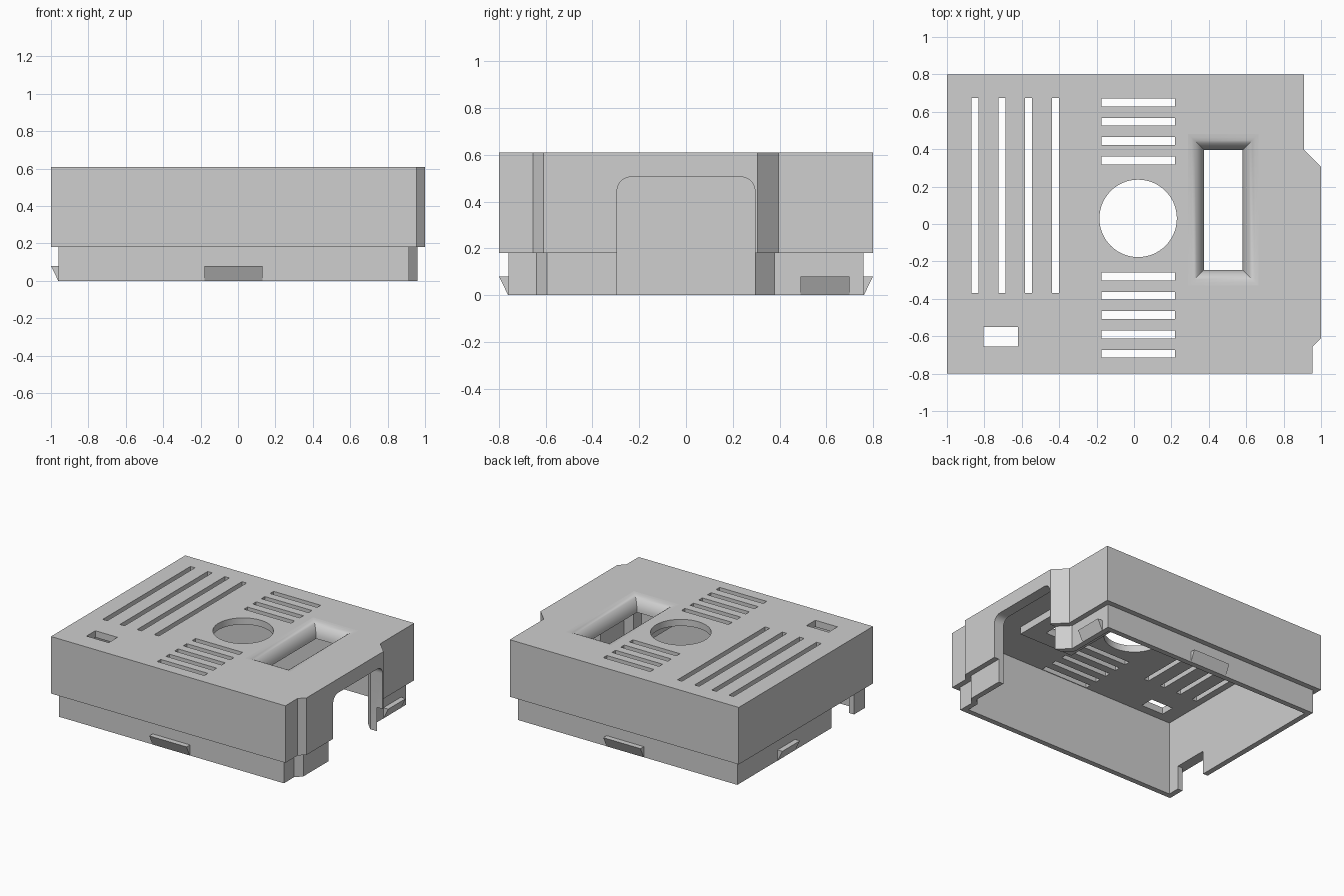
import bpy, bmesh, math
from mathutils import Vector

if "Cube" in bpy.data.objects:
    bpy.data.objects.remove(bpy.data.objects["Cube"], do_unlink=True)

GREY = (0.62, 0.62, 0.62, 1)
mat = bpy.data.materials.new("plain grey")
mat.use_nodes = True
mat.diffuse_color = GREY
mat.node_tree.nodes["Principled BSDF"].inputs["Base Color"].default_value = GREY


def make_object(name, bm):
    bmesh.ops.recalc_face_normals(bm, faces=bm.faces)
    mesh = bpy.data.meshes.new(name)
    bm.to_mesh(mesh)
    bm.free()
    mesh.materials.append(mat)
    ob = bpy.data.objects.new(name, mesh)
    bpy.context.collection.objects.link(ob)
    return ob


def add_prism(bm, points, direction):
    """Extrude a closed outline of 3D points along a direction."""
    face = bm.faces.new([bm.verts.new(p) for p in points])
    new = bmesh.ops.extrude_face_region(bm, geom=[face], use_keep_orig=True)["geom"]
    moved = [v for v in new if isinstance(v, bmesh.types.BMVert)]
    bmesh.ops.translate(bm, verts=moved, vec=Vector(direction))


def add_box(bm, x0, x1, y0, y1, z0, z1):
    add_prism(bm, [(x0, y0, z0), (x1, y0, z0), (x1, y1, z0), (x0, y1, z0)], (0, 0, z1 - z0))


def combine(target, tool, operation):
    bpy.context.view_layer.objects.active = target
    mod = target.modifiers.new("combine", "BOOLEAN")
    mod.operation, mod.solver, mod.object = operation, "EXACT", tool
    bpy.ops.object.modifier_apply(modifier=mod.name)
    bpy.data.objects.remove(tool, do_unlink=True)


def plan(d, z):
    """Case outline seen from above, moved inward by d."""
    k = 0.41 * d
    pts = [(d - 1, d - .8), (.955 - d, d - .8), (.955 - d, k - .655), (1 - d, k - .61),
           (1 - d, .305 - k), (.91 - d, .395 - k), (.91 - d, .8 - d), (d - 1, .8 - d)]
    return [(x, y, z) for x, y in pts]


def plan_prism(name, d, z0, z1):
    bm = bmesh.new()
    add_prism(bm, plan(d, z0), (0, 0, z1 - z0))
    return make_object(name, bm)


# Hollow case: upper body, inset lower lip, open underside
TOP, CEILING, STEP = 0.61, 0.56, 0.18
case = plan_prism("case_shell", 0, STEP, TOP)
combine(case, plan_prism("lip", .04, 0, STEP + .02), "UNION")
combine(case, plan_prism("cavity", .08, -.1, CEILING), "DIFFERENCE")

# Vent slots, small window, recess opening
OPEN = (.375, .58, -.245, .395)
FLARE = .085
bm = bmesh.new()
for i in range(4):
    x = -.85 + .1433 * i
    add_box(bm, x - .019, x + .019, -.37, .675, .5, .7)
for first, count in ((.65, 4), (-.28, 5)):
    for i in range(count):
        y = first - .1035 * i
        add_box(bm, -.173, .22, y - .021, y + .021, .5, .7)
add_box(bm, -.805, -.62, -.655, -.55, .5, .7)
add_box(bm, OPEN[0] - FLARE, OPEN[1] + FLARE, OPEN[2] - FLARE, OPEN[3] + FLARE, .5, .7)
# Notch in the lip on the left wall
add_box(bm, -1.1, -.85, -.63, -.36, -.1, STEP)
# Round fan hole
add_prism(bm, [(.022 + .207 * math.cos(a), .03 + .207 * math.sin(a), .5)
               for a in (math.tau * i / 64 for i in range(64))], (0, 0, .2))
combine(case, make_object("openings", bm), "DIFFERENCE")

# Arched doorway in the side wall
bm = bmesh.new()
W, H, R = .295, .505, .06
arch = [(.8, -W, -.1), (.8, W, -.1)]
for side, start in ((1, 0), (-1, math.pi / 2)):
    for i in range(9):
        a = start + math.pi / 2 * i / 8
        arch.append((.8, side * (W - R) + R * math.cos(a), H - R + R * math.sin(a)))
add_prism(bm, arch, (.3, 0, 0))
combine(case, make_object("doorway", bm), "DIFFERENCE")

# Recess with rounded flared sides
BOTTOM = .505
profile = []
for i in range(9):
    a = math.pi / 2 * i / 8
    profile.append((FLARE * (1 - math.sin(a)), BOTTOM + (TOP - BOTTOM) * math.cos(a)))
profile += [(.125, BOTTOM), (.125, CEILING + .004), (FLARE, CEILING + .004)]
bm = bmesh.new()
rings = []
for d, z in profile:
    x0, x1, y0, y1 = OPEN[0] - d, OPEN[1] + d, OPEN[2] - d, OPEN[3] + d
    rings.append([bm.verts.new((x, y, z)) for x, y in ((x0, y0), (x1, y0), (x1, y1), (x0, y1))])
for i, ring in enumerate(rings):
    after = rings[(i + 1) % len(rings)]
    for j in range(4):
        k = (j + 1) % 4
        bm.faces.new((ring[j], ring[k], after[k], after[j]))
recess = make_object("flared_recess", bm)


# Wedge-shaped snap clips on the lip
def clip(name, origin, out, along):
    o, out, along = Vector(origin), Vector(out), Vector(along)
    up = Vector((0, 0, .08))
    bm = bmesh.new()
    add_prism(bm, [o - out * .01, o + out * .001, o + out * .04 + up, o - out * .01 + up], along)
    make_object(name, bm)


clip("front_clip", (-.18, -.76, 0), (0, -1, 0), (.31, 0, 0))
clip("back_clip", (-.18, .76, 0), (0, 1, 0), (.31, 0, 0))
clip("left_wall_clip", (-.96, .07, 0), (-1, 0, 0), (0, .21, 0))
clip("right_wall_clip", (.87, .49, 0), (1, 0, 0), (0, .21, 0))

# Smooth the curved sides, keep the corners sharp
bpy.context.view_layer.update()
for ob in (case, recess):
    ob.select_set(True)
bpy.context.view_layer.objects.active = case
bpy.ops.object.shade_smooth_by_angle(angle=math.radians(30))
